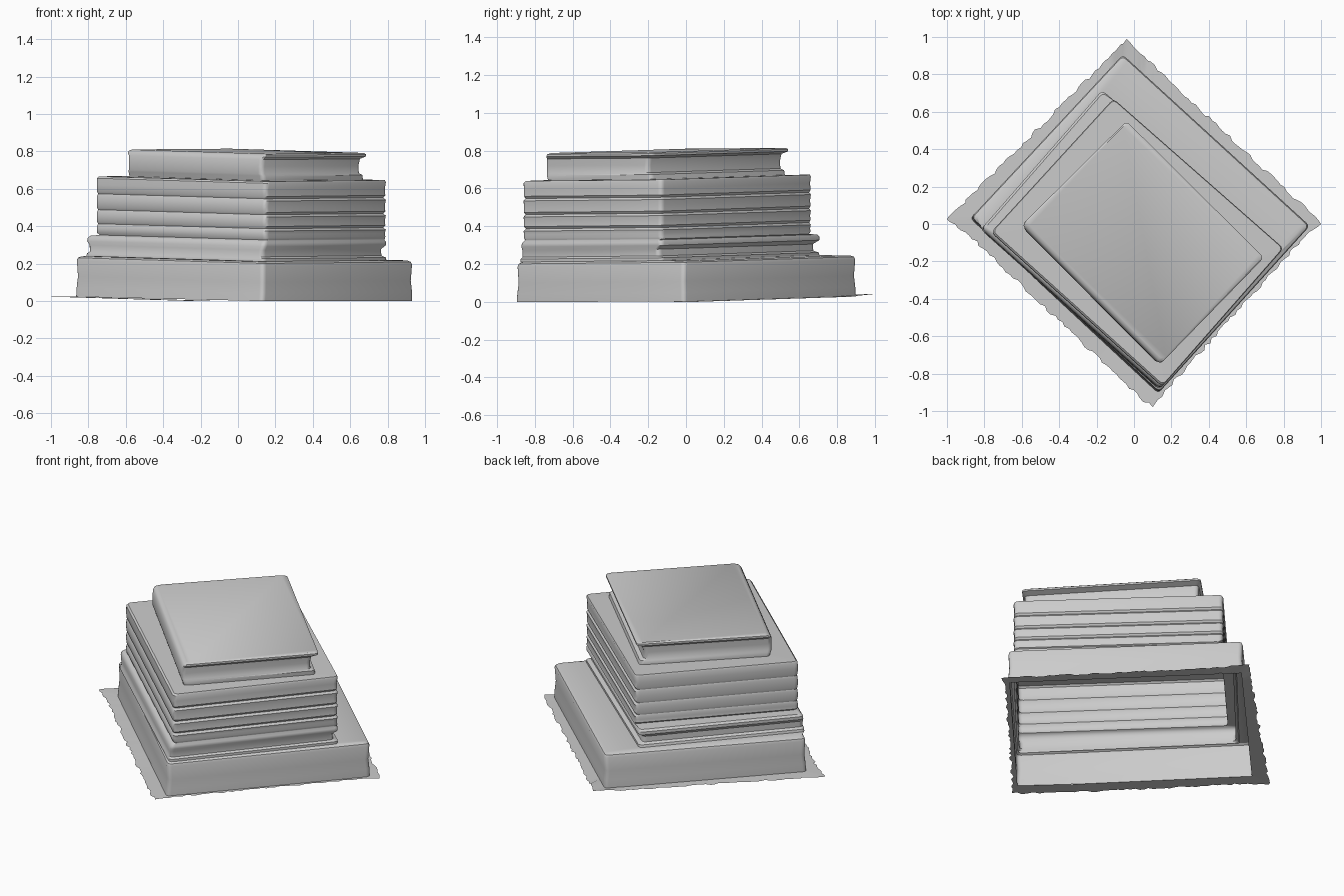
import bpy
import bmesh
import math
import random
from mathutils import Vector
from mathutils.geometry import intersect_line_line_2d, intersect_line_line

random.seed(4)
cube = bpy.data.objects.get("Cube")
if cube:
    bpy.data.objects.remove(cube, do_unlink=True)

GREY = (0.6, 0.6, 0.6, 1.0)
mat = bpy.data.materials.new("plain grey")
mat.use_nodes = True
mat.diffuse_color = GREY
bsdf = mat.node_tree.nodes["Principled BSDF"]
bsdf.inputs["Base Color"].default_value = GREY
bsdf.inputs["Roughness"].default_value = 0.8


def lift(x, y, z):
    """The whole stack leans slightly forward and to the right."""
    return Vector((x, y, max(0.0, z + 0.02 * y - 0.012 * x)))


def inset_quad(corners, insets):
    """Move each side of a quad inwards; sides run from corner i to i + 1."""
    lines = []
    for i in range(4):
        a, b = Vector(corners[i]), Vector(corners[(i + 1) % 4])
        d = (b - a).normalized()
        n = Vector((-d.y, d.x)) * insets[i]
        lines.append((a + n, d))
    out = []
    for i in range(4):
        (p, d), (q, e) = lines[i - 1], lines[i]
        t = (q - p).cross(e) / d.cross(e)
        out.append(p + d * t)
    return out


def ring(corners, insets, z, radius=0.025):
    """Quad outline with softly rounded corners."""
    quad = inset_quad(corners, insets)
    pts = []
    for i, c in enumerate(quad):
        a = c + (quad[i - 1] - c).normalized() * radius
        b = c + (quad[(i + 1) % 4] - c).normalized() * radius
        for t in (0, 0.33, 0.67, 1):
            p = a * (1 - t) ** 2 + c * 2 * t * (1 - t) + b * t * t
            pts.append(lift(p.x, p.y, z))
    return pts


def finish(name, bm, angle=35):
    bmesh.ops.recalc_face_normals(bm, faces=bm.faces)
    # the open shells must face outwards
    bm.normal_update()
    top = max(bm.faces, key=lambda f: f.calc_center_median().z)
    if top.normal.z < 0:
        bmesh.ops.reverse_faces(bm, faces=bm.faces)
    mesh = bpy.data.meshes.new(name)
    bm.to_mesh(mesh)
    bm.free()
    mesh.materials.append(mat)
    obj = bpy.data.objects.new(name, mesh)
    bpy.context.collection.objects.link(obj)
    bpy.ops.object.select_all(action='DESELECT')
    obj.select_set(True)
    bpy.context.view_layer.objects.active = obj
    bpy.ops.object.shade_smooth_by_angle(angle=math.radians(angle))
    return obj


def loft(name, rings, cap=False):
    bm = bmesh.new()
    loops = [[bm.verts.new(p) for p in r] for r in rings]
    for low, high in zip(loops, loops[1:]):
        n = len(low)
        for i in range(n):
            j = (i + 1) % n
            bm.faces.new((low[i], low[j], high[j], high[i]))
    if cap:
        bm.faces.new(loops[-1])
    return finish(name, bm)


# Outlines: right, back, left and front corners.
# Insets: right-back, back-left, left-front and front-right sides.
BASE = [(0.94, -0.01), (-0.06, 0.905), (-0.875, 0.03), (0.13, -0.905)]
SECOND = [(0.80, -0.13), (-0.17, 0.715), (-0.82, -0.03), (0.135, -0.885)]
STACK = [(0.80, -0.13), (-0.11, 0.67), (-0.765, -0.045), (0.15, -0.87)]
TOP = [(0.695, -0.18), (-0.04, 0.55), (-0.605, -0.01), (0.135, -0.755)]

second_bottom = ring(SECOND, (0.0, 0.0, 0.0, 0.0), 0.23)
stack_bottom = ring(STACK, (0.0, 0.015, 0.008, 0.006), 0.345)
top_bottom = ring(TOP, (0.015, 0.01, 0.012, 0.01), 0.66)

# Large book at the bottom
loft("base_book", [
    ring(BASE, (0.0, 0.0, 0.0, 0.0), 0.012),
    ring(BASE, (0.0, 0.0, 0.004, 0.0), 0.06),
    ring(BASE, (0.006, 0.004, 0.010, 0.004), 0.12),
    ring(BASE, (0.0, 0.0, 0.006, 0.0), 0.205),
    ring(BASE, (0.006, 0.005, 0.010, 0.004), 0.220),
    ring(BASE, (0.022, 0.018, 0.022, 0.014), 0.228),
    second_bottom])

# Thin book with recessed pages
loft("second_book", [
    second_bottom,
    ring(SECOND, (0.0, 0.004, 0.0, 0.0), 0.245),
    ring(SECOND, (0.025, 0.02, 0.006, 0.010), 0.255),
    ring(SECOND, (0.028, 0.02, 0.004, 0.010), 0.290),
    ring(SECOND, (0.0, 0.0, 0.006, 0.0), 0.310),
    ring(SECOND, (0.0, 0.0, 0.010, 0.0), 0.328),
    ring(SECOND, (0.006, 0.012, 0.020, 0.006), 0.340),
    stack_bottom])

# Four books of one size, with a shallow groove between neighbours
levels = [0.345, 0.405, 0.48, 0.565, 0.66]
groove = (0.010, 0.003, 0.008, 0.010)
for i, (lo, hi) in enumerate(zip(levels, levels[1:])):
    last = i == 3
    rings = [stack_bottom if i == 0 else ring(STACK, groove, lo),
             ring(STACK, (0.002, 0.0, 0.002, 0.002), lo + 0.012),
             ring(STACK, (0.004, 0.002, 0.0, 0.004), (lo + hi) / 2),
             ring(STACK, (0.0, 0.0, 0.002, 0.0), hi - 0.012)]
    if last:
        rings += [ring(STACK, (0.004, 0.004, 0.012, 0.004), hi - 0.002),
                  top_bottom]
    else:
        rings.append(ring(STACK, groove, hi))
    loft(f"stack_book_{i + 1}", rings)

# Top book: rounded spine on the left front, pages recessed elsewhere
loft("top_book", [
    top_bottom,
    ring(TOP, (0.020, 0.010, 0.004, 0.008), 0.685),
    ring(TOP, (0.042, 0.016, 0.0, 0.014), 0.695),
    ring(TOP, (0.045, 0.016, 0.0, 0.014), 0.735),
    ring(TOP, (0.036, 0.014, 0.002, 0.012), 0.772),
    ring(TOP, (0.0, 0.0, 0.008, 0.0), 0.785),
    ring(TOP, (0.0, 0.0, 0.016, 0.0), 0.796),
    ring(TOP, (0.010, 0.008, 0.034, 0.008), 0.803)], cap=True)

# Ragged sheet of ground around the base book, open in the middle
R, B, L, F = inset_quad(BASE, (0.008,) * 4)
pairs = [((1.0, 0.0), R), ((0.93, 0.075), R.lerp(B, 0.05)),
         ((0.0, 0.945), R.lerp(B, 0.95)), ((-0.04, 0.99), B),
         ((-0.10, 0.925), B.lerp(L, 0.05)), ((-1.0, 0.025), L),
         ((-0.90, -0.045), L.lerp(F, 0.04)), ((0.03, -0.93), L.lerp(F, 0.95)),
         ((0.10, -0.98), F), ((0.185, -0.875), F.lerp(R, 0.05)),
         ((0.925, -0.055), F.lerp(R, 0.95))]
bm = bmesh.new()
edge = []
for i, (o, n) in enumerate(pairs):
    o2, n2 = pairs[(i + 1) % len(pairs)]
    o, o2 = Vector(o), Vector(o2)
    steps = max(1, round((o2 - o).length / 0.025))
    for k in range(steps):
        t = k / steps
        inner = n.lerp(n2, t)
        outer = o.lerp(o2, t)
        if k:
            outer += (inner - outer).normalized() * random.uniform(-0.008, 0.010)
        rise = 0.01 if outer.y > 0.9 else 0.0
        edge.append((bm.verts.new(lift(inner.x, inner.y, 0.012)),
                     bm.verts.new(lift(outer.x, outer.y, 0.010 + rise))))
for (a, b), (c, d) in zip(edge, edge[1:] + edge[:1]):
    bm.faces.new((a, b, d, c))
finish("ground_sheet", bm)
